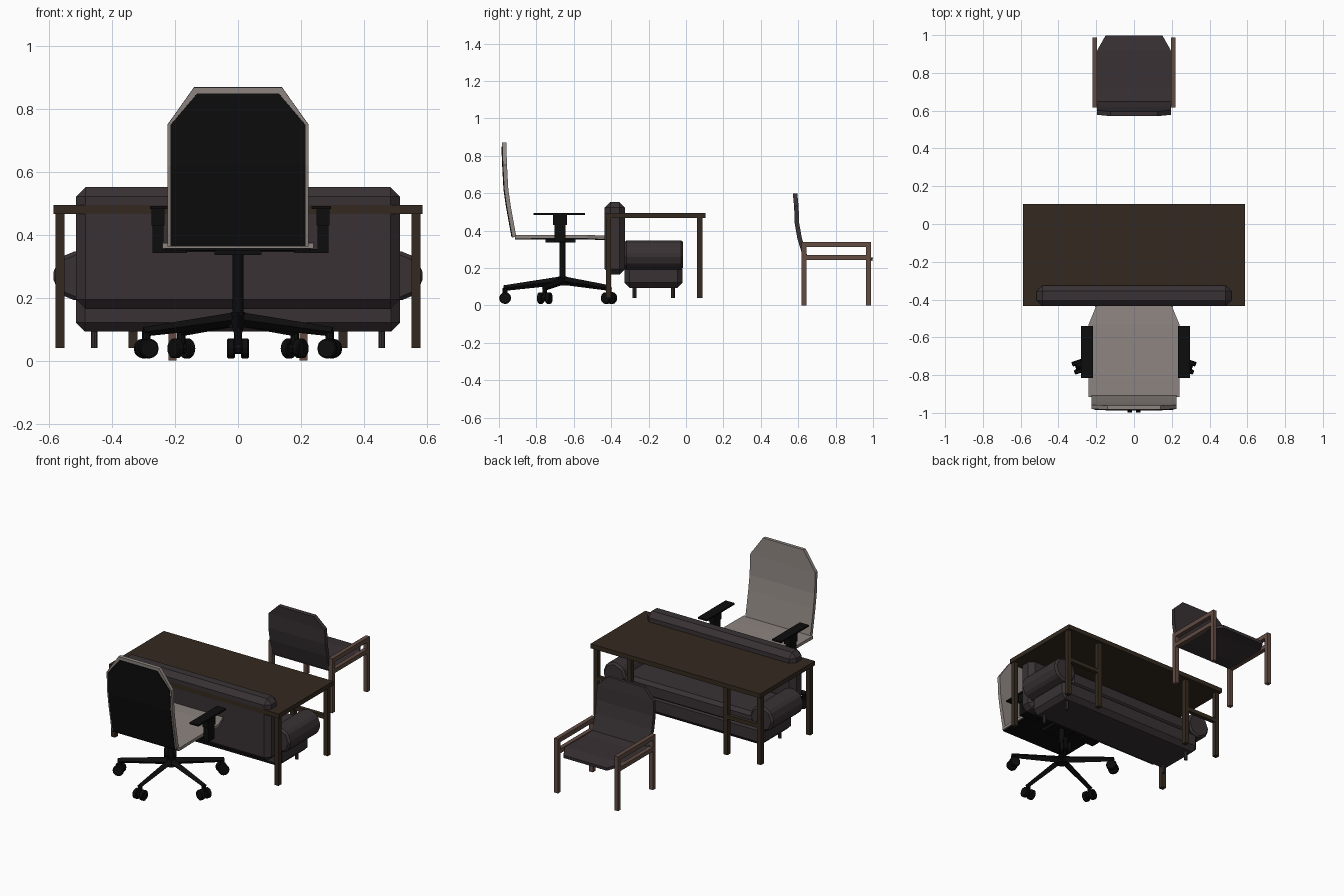
import bpy, bmesh, math
from mathutils import Vector, Matrix

if "Cube" in bpy.data.objects:
    bpy.data.objects.remove(bpy.data.objects["Cube"])


def mat(name, r, g, b):
    m = bpy.data.materials.new(name)
    m.diffuse_color = (r, g, b, 1)
    m.use_nodes = True
    m.node_tree.nodes["Principled BSDF"].inputs["Base Color"].default_value = m.diffuse_color
    return m


BLACK = mat("black_plastic", 0.004, 0.004, 0.004)
TAUPE = mat("taupe_leather", 0.27, 0.235, 0.22)
DARK = mat("dark_fabric", 0.040, 0.031, 0.034)
DESK = mat("dark_wood", 0.034, 0.023, 0.014)
WOOD = mat("brown_wood", 0.12, 0.07, 0.055)


def add(name, bm, m):
    bmesh.ops.recalc_face_normals(bm, faces=bm.faces)
    me = bpy.data.meshes.new(name)
    bm.to_mesh(me)
    bm.free()
    me.materials.append(m)
    ob = bpy.data.objects.new(name, me)
    bpy.context.collection.objects.link(ob)
    return ob


def box(name, x, y, z, m, bevel=0):
    """Box from (min, max) ranges, optionally chamfered."""
    bm = bmesh.new()
    bmesh.ops.create_cube(bm, size=1)
    for v in bm.verts:
        v.co = [(a + b) / 2 + c * (b - a) for c, (a, b) in zip(v.co, (x, y, z))]
    ob = add(name, bm, m)
    if bevel:
        mod = ob.modifiers.new("chamfer", 'BEVEL')
        mod.width, mod.segments = bevel, 1
    return ob


def rod(name, p, q, r1, r2, m, n=8, bevel=0):
    """Cylinder or cone from p to q."""
    p, q = Vector(p), Vector(q)
    bm = bmesh.new()
    rot = (q - p).to_track_quat('Z', 'Y').to_matrix().to_4x4()
    bmesh.ops.create_cone(bm, cap_ends=True, segments=n, radius1=r1, radius2=r2,
                          depth=(q - p).length,
                          matrix=Matrix.Translation((p + q) / 2) @ rot)
    ob = add(name, bm, m)
    if bevel:
        mod = ob.modifiers.new("chamfer", 'BEVEL')
        mod.width, mod.segments = bevel, 1
    return ob


def panel(name, stations, thick, m):
    """Curved panel lofted through (y, z, half width) stations."""
    bm = bmesh.new()
    rows = [[bm.verts.new((s * w, y, z)) for s in (-1, 1)] for y, z, w in stations]
    for a, b in zip(rows, rows[1:]):
        bm.faces.new((a[0], a[1], b[1], b[0]))
    ob = add(name, bm, m)
    mod = ob.modifiers.new("thickness", 'SOLIDIFY')
    mod.thickness, mod.offset = thick, 0
    return ob


# Desk
box("desk_top", (-0.587, 0.587), (-0.435, 0.105), (0.467, 0.495), DESK)
for s, side in ((-1, "left"), (1, "right")):
    for label, x, y in (("front", 0.566, -0.414), ("back", 0.566, 0.073), ("inner", 0.334, 0.073)):
        box(f"desk_{label}_leg_{side}", (s * x - 0.014, s * x + 0.014), (y - 0.014, y + 0.014), (0.04, 0.467), DESK)
    box(f"desk_crossbar_{side}", sorted((s * 0.334, s * 0.566)), (0.061, 0.085), (0.265, 0.29), DESK)

# Sofa under the desk
box("sofa_back", (-0.515, 0.515), (-0.435, -0.325), (0.165, 0.552), DARK, 0.03)
box("sofa_base", (-0.515, 0.515), (-0.33, -0.018), (0.093, 0.22), DARK, 0.028)
box("sofa_seat", (-0.46, 0.46), (-0.33, -0.018), (0.19, 0.29), DARK, 0.02)
for s, side in ((-1, "left"), (1, "right")):
    rod(f"sofa_arm_{side}", (s * 0.51, -0.33, 0.27), (s * 0.51, -0.015, 0.27), 0.082, 0.082, DARK, 8, 0.012)
    for label, y in (("rear", -0.275), ("front", -0.07)):
        rod(f"sofa_{label}_leg_{side}", (s * 0.457, y, 0.04), (s * 0.457, y, 0.1), 0.01, 0.01, DARK)

# Office chair: cushions with dark shells behind and below
BACK = [(-0.972, 0.87, 0.14), (-0.968, 0.75, 0.225), (-0.961, 0.62, 0.225),
        (-0.948, 0.53, 0.225), (-0.918, 0.365, 0.225)]
SEAT = [(-0.915, 0.366, 0.24), (-0.82, 0.368, 0.24), (-0.53, 0.368, 0.24), (-0.41, 0.362, 0.19)]
panel("office_back_cushion", BACK, 0.022, TAUPE)
panel("office_back_shell", [(y - 0.012, min(z, 0.85), w - 0.01) for y, z, w in BACK], 0.006, BLACK)
panel("office_seat_cushion", SEAT, 0.018, TAUPE)
panel("office_seat_shell", [(y, z - 0.011, w - 0.008) for y, z, w in SEAT], 0.008, BLACK)

# Office chair armrests
for s, side in ((-1, "left"), (1, "right")):
    c = 0.008
    xr = lambda a, b: sorted((c + s * a, c + s * b))
    box(f"armrest_pad_{side}", xr(0.226, 0.288), (-0.815, -0.54), (0.483, 0.493), BLACK)
    box(f"armrest_post_{side}", xr(0.245, 0.28), (-0.702, -0.645), (0.345, 0.44), BLACK)
    box(f"armrest_collar_{side}", xr(0.242, 0.283), (-0.71, -0.637), (0.43, 0.485), BLACK)
    box(f"armrest_bracket_{side}", xr(0.17, 0.28), (-0.702, -0.645), (0.342, 0.355), BLACK)

# Office chair column and five-star base with twin casters
CY = -0.66
box("seat_mechanism", (-0.075, 0.075), (CY - 0.09, CY + 0.07), (0.336, 0.354), BLACK)
rod("gas_column", (0, CY, 0.12), (0, CY, 0.345), 0.017, 0.017, BLACK, 12)
rod("base_hub", (0, CY, 0.105), (0, CY, 0.155), 0.034, 0.024, BLACK, 10)
for i in range(5):
    a = math.radians(-90 + 72 * i)
    d = Vector((math.cos(a), math.sin(a), 0))
    t = Vector((-d.y, d.x, 0))
    o = Vector((0, CY, 0))
    rod(f"base_arm_{i}", o + Vector((0, 0, 0.133)), o + d * 0.315 + Vector((0, 0, 0.092)), 0.023, 0.015, BLACK, 4)
    hub = o + d * 0.307 + Vector((0, 0, 0.039))
    rod(f"caster_stem_{i}", hub, hub + Vector((0, 0, 0.055)), 0.013, 0.013, BLACK)
    rod(f"caster_axle_{i}", hub - t * 0.03, hub + t * 0.03, 0.018, 0.018, BLACK)
    for s in (-1, 1):
        rod(f"caster_wheel_{i}_{'inner' if s < 0 else 'outer'}", hub + t * s * 0.01, hub + t * s * 0.035,
            0.032, 0.032, BLACK, 12, 0.004)

# Guest chair frame
for s, side in ((-1, "left"), (1, "right")):
    x = sorted((s * 0.195, s * 0.221))
    for label, y in (("back", 0.63), ("front", 0.975)):
        box(f"guest_{label}_leg_{side}", x, (y - 0.013, y + 0.013), (0, 0.34), WOOD)
    box(f"guest_arm_{side}", x, (0.617, 0.988), (0.312, 0.34), WOOD)
    box(f"guest_seat_rail_{side}", x, (0.617, 0.988), (0.242, 0.268), WOOD)

# Guest chair seat and back
panel("guest_seat", [(0.635, 0.257, 0.197), (0.72, 0.252, 0.197), (0.915, 0.256, 0.197),
                     (0.998, 0.247, 0.15)], 0.018, DARK)
panel("guest_back", [(0.583, 0.598, 0.125), (0.59, 0.53, 0.195), (0.593, 0.44, 0.197),
                     (0.607, 0.36, 0.197), (0.637, 0.262, 0.197)], 0.024, DARK)
